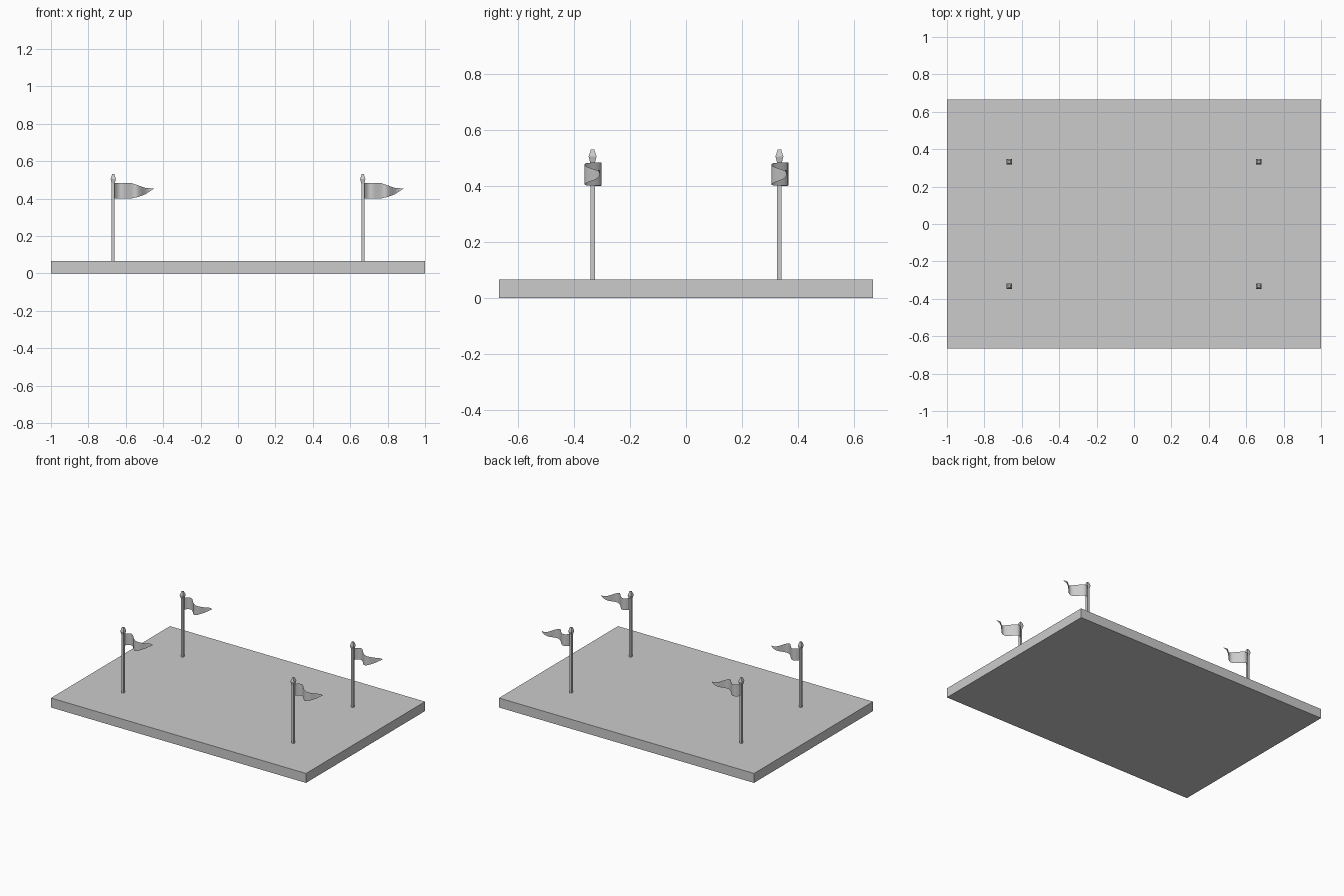
import bpy, bmesh, math

default = bpy.data.objects.get("Cube")
if default:
    bpy.data.objects.remove(default, do_unlink=True)

grey = bpy.data.materials.new("plain_grey")
grey.use_nodes = True
colour = (0.6, 0.6, 0.6, 1)
grey.diffuse_color = colour
grey.node_tree.nodes["Principled BSDF"].inputs["Base Color"].default_value = colour


def make_object(name, bm, smooth=False):
    mesh = bpy.data.meshes.new(name)
    bm.to_mesh(mesh)
    bm.free()
    mesh.materials.append(grey)
    for face in mesh.polygons:
        face.use_smooth = smooth
    obj = bpy.data.objects.new(name, mesh)
    bpy.context.collection.objects.link(obj)
    return obj


def square_stack(profile):
    """Closed square column from (half width, height) levels."""
    bm = bmesh.new()
    rings = [[bm.verts.new((sx * w, sy * w, z))
              for sx, sy in ((-1, -1), (1, -1), (1, 1), (-1, 1))]
             for w, z in profile]
    for low, high in zip(rings, rings[1:]):
        for i in range(4):
            j = (i + 1) % 4
            bm.faces.new((low[i], low[j], high[j], high[i]))
    bm.faces.new(rings[0][::-1])
    bm.faces.new(rings[-1])
    return bm


def lerp(points, s):
    for (a, za), (b, zb) in zip(points, points[1:]):
        if s <= b:
            return za + (zb - za) * (s - a) / (b - a)
    return points[-1][1]


def pennant():
    """Thin waving sheet that narrows to a point."""
    length, steps = 0.217, 24
    top = [(0, 0.484), (0.1, 0.482), (0.135, 0.47), (0.17, 0.457), (length, 0.454)]
    bottom = [(0, 0.4), (0.1, 0.401), (0.135, 0.409), (0.17, 0.422), (length, 0.452)]
    bm = bmesh.new()
    columns = []
    for i in range(steps + 1):
        s = length * i / steps
        y = 0.033 * math.sin(math.tau * s / 0.16) * (1 - s)
        columns.append([bm.verts.new((s, y, lerp(edge, s))) for edge in (bottom, top)])
    for a, b in zip(columns, columns[1:]):
        bm.faces.new((a[0], b[0], b[1], a[1]))
    return bm


# Base slab
bm = bmesh.new()
bmesh.ops.create_cube(bm, size=1)
bmesh.ops.scale(bm, vec=(2, 1.333, 0.067), verts=bm.verts)
bmesh.ops.translate(bm, vec=(0, 0, 0.0335), verts=bm.verts)
make_object("base_slab", bm)

# Four flagpoles, each with a finial and a pennant
for side, x in (("right", -0.667), ("left", 0.667)):
    for end, y in (("front", -0.333), ("back", 0.333)):
        label = f"{end}_{side}"
        parts = [
            make_object(f"{label}_pole", square_stack([(0.008, 0.06), (0.008, 0.482)])),
            make_object(f"{label}_finial",
                        square_stack([(0.008, 0.48), (0.014, 0.505), (0.006, 0.53)])),
            make_object(f"{label}_pennant", pennant(), smooth=True),
        ]
        for part in parts:
            part.location = (x, y, 0)
